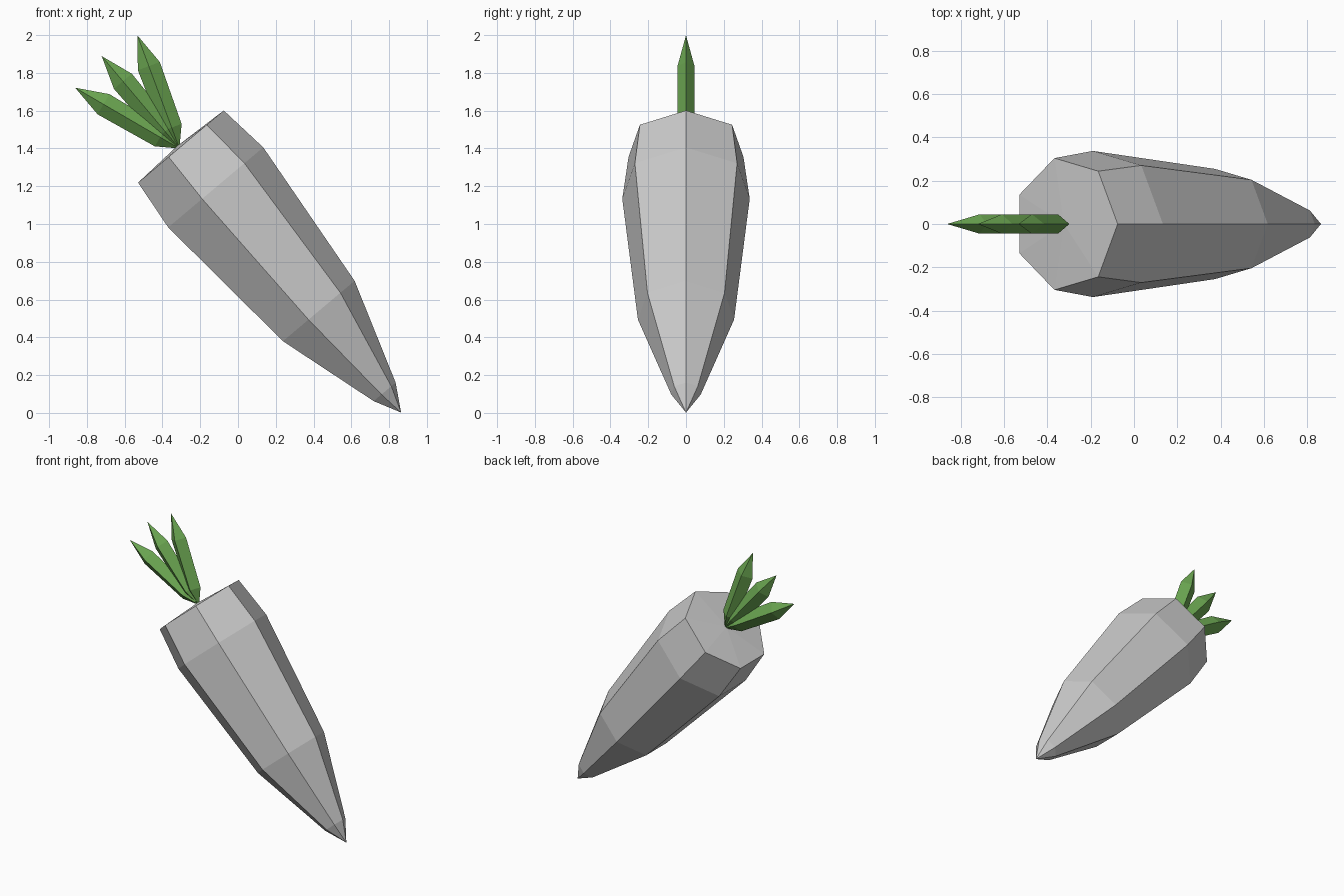
import bpy, bmesh, math

if "Cube" in bpy.data.objects:
    bpy.data.objects.remove(bpy.data.objects["Cube"])

TILT = math.radians(-40.1)      # lean of the root axis in the xz plane
CROWN = (-0.314, 0, 1.40)       # centre of the root's flat top


def loft(name, sides, stations, origin, tilt, mat=None):
    """Skin rings (z, radius_x, radius_y) into a closed shape; radius 0 makes a point."""
    bm = bmesh.new()
    rings = []
    for z, rx, ry in stations:
        if rx == 0:
            rings.append([bm.verts.new((0, 0, z))])
        else:
            angles = [2 * math.pi * i / sides for i in range(sides)]
            rings.append([bm.verts.new((rx * math.cos(a), ry * math.sin(a), z)) for a in angles])
    for a, b in zip(rings, rings[1:]):
        for i in range(sides):
            j = (i + 1) % sides
            if len(a) == 1:
                bm.faces.new((a[0], b[i], b[j]))
            elif len(b) == 1:
                bm.faces.new((a[i], a[j], b[0]))
            else:
                bm.faces.new((a[i], a[j], b[j], b[i]))
    bmesh.ops.recalc_face_normals(bm, faces=bm.faces)
    mesh = bpy.data.meshes.new(name)
    bm.to_mesh(mesh)
    bm.free()
    obj = bpy.data.objects.new(name, mesh)
    obj.location = origin
    obj.rotation_euler = (0, tilt, 0)
    if mat:
        mesh.materials.append(mat)
    bpy.context.collection.objects.link(obj)
    return obj


# Seven-sided root, from the crown down to the tip
root_profile = [(0.015, 0), (0, 0.312), (-0.284, 0.346),
                (-1.136, 0.261), (-1.688, 0.08), (-1.828, 0)]
loft("carrot_root", 7, [(z, r, r) for z, r in root_profile], CROWN, TILT)

# Three diamond-section leaves fanned out from the crown
green = bpy.data.materials.new("leaf_green")
green.diffuse_color = (0.15, 0.39, 0.085, 1)
green.use_nodes = True
green.node_tree.nodes["Principled BSDF"].inputs["Base Color"].default_value = green.diffuse_color
leaf_profile = [(0, 0, 0), (0.118, 0.056, 0.045), (0.465, 0.062, 0.045), (0.639, 0, 0)]
for i, spread in enumerate((-19.7, 0, 19.7)):
    loft(f"leaf_{i + 1}", 4, leaf_profile, (-0.31, 0, 1.40),
         TILT + math.radians(spread), green)
